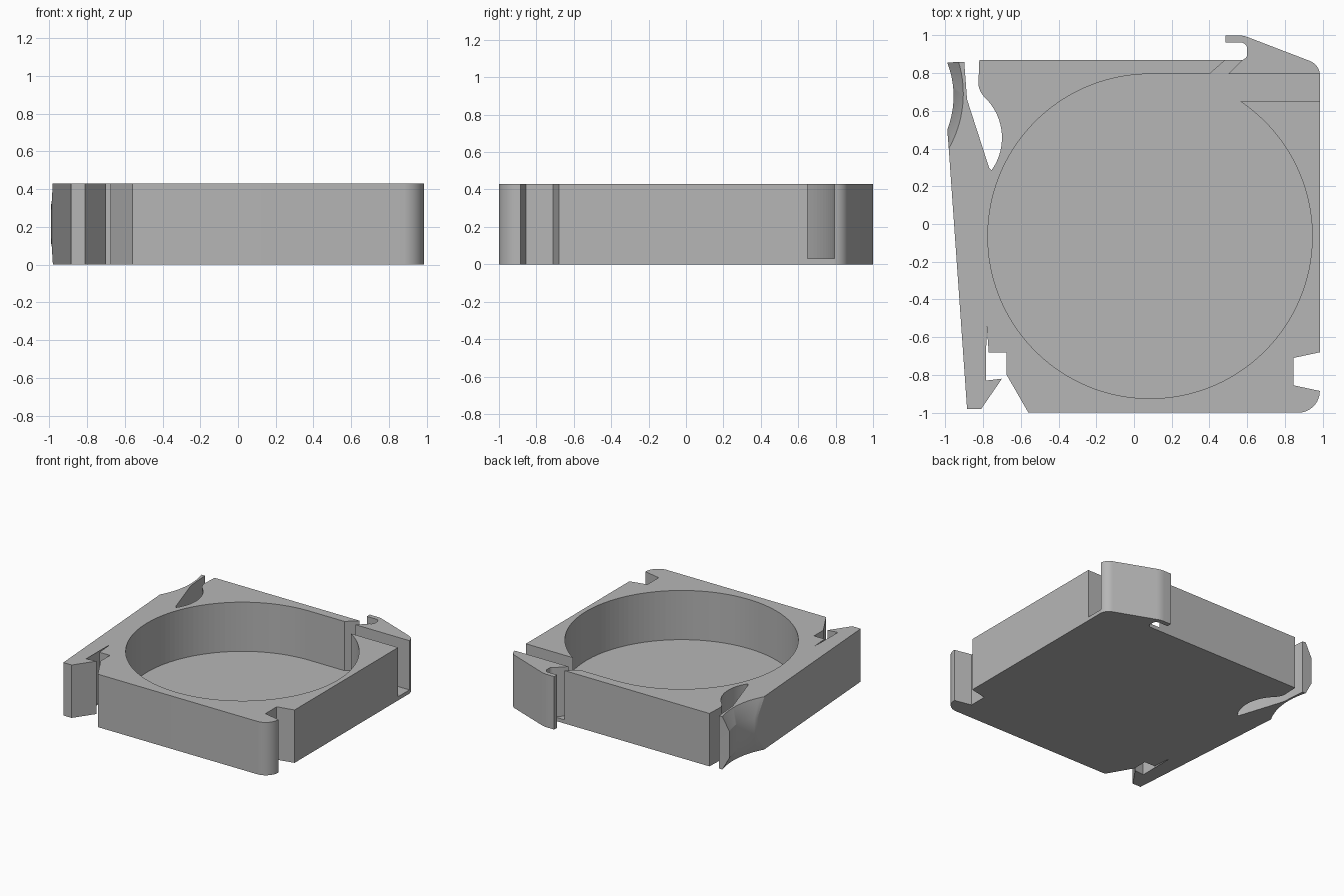
import bpy, bmesh, math
from mathutils import Vector

HEIGHT, FLOOR = 0.43, 0.03

if "Cube" in bpy.data.objects:
    bpy.data.objects.remove(bpy.data.objects["Cube"])

grey = bpy.data.materials.new("plain grey")
grey.use_nodes = True
grey.diffuse_color = (0.47, 0.47, 0.47, 1)
grey.node_tree.nodes["Principled BSDF"].inputs["Base Color"].default_value = grey.diffuse_color


def arc(a, b, c, n=12):
    """Points on the circle through a, b and c, running from a to c."""
    a, b, c = Vector(a), Vector(b), Vector(c)
    u, v = b - a, c - a
    d = 2 * (u.x * v.y - u.y * v.x)
    mid = a + Vector((v.y * u.length_squared - u.y * v.length_squared,
                      u.x * v.length_squared - v.x * u.length_squared)) / d
    r = (a - mid).length
    start, end = [math.atan2(p.y - mid.y, p.x - mid.x) for p in (a, c)]
    sweep = (end - start) % math.tau
    if d < 0:
        sweep -= math.tau
    angles = [start + sweep * i / n for i in range(n + 1)]
    return [(mid.x + r * math.cos(t), mid.y + r * math.sin(t)) for t in angles]


def loft(name, rings):
    """Closed solid through matching rings of points, from bottom to top."""
    bm = bmesh.new()
    loops = [[bm.verts.new(p) for p in ring] for ring in rings]
    for low, high in zip(loops, loops[1:]):
        for i in range(len(low)):
            bm.faces.new((low[i - 1], low[i], high[i], high[i - 1]))
    bm.faces.new(loops[0][::-1])
    bm.faces.new(loops[-1])
    bmesh.ops.recalc_face_normals(bm, faces=bm.faces)
    mesh = bpy.data.meshes.new(name)
    bm.to_mesh(mesh)
    bm.free()
    obj = bpy.data.objects.new(name, mesh)
    bpy.context.collection.objects.link(obj)
    mesh.materials.append(grey)
    return obj


def prism(name, outline, z0=0.0, z1=HEIGHT):
    return loft(name, [[(x, y, z) for x, y in outline] for z in (z0, z1)])


def shade(obj):
    bpy.ops.object.select_all(action='DESELECT')
    obj.select_set(True)
    bpy.context.view_layer.objects.active = obj
    bpy.ops.object.shade_smooth_by_angle(angle=math.radians(25))


# Housing block, with the catch notch and the finger scoop in its outline
housing = prism("housing", [
    (-0.56, -1),
    *arc((0.88, -1), (0.954, -0.964), (0.985, -0.885)),
    (0.845, -0.855), (0.845, -0.71), (0.985, -0.68),
    (0.985, 0.795), (0.5, 0.795), (0.575, 0.87), (-0.82, 0.87),
    *arc((-0.825, 0.74), (-0.815, 0.705), (-0.79, 0.67), 5),
    *arc((-0.79, 0.67), (-0.70, 0.46), (-0.755, 0.285), 20)[1:],
    *arc((-0.775, 0.22), (-0.803, 0.08), (-0.813, -0.13)),
    (-0.77, -0.68), (-0.675, -0.68), (-0.675, -0.8)])

# Round well that opens into a slot and a slanted exit
cx, cy, radius = 0.085, -0.065, 0.86
first = math.asin((0.65 - cy) / radius)
sweep = first + 1.5 * math.pi
steps = 120
well = [(cx + radius * math.cos(first - sweep * i / steps),
         cy + radius * math.sin(first - sweep * i / steps)) for i in range(steps + 1)]
cutter = prism("well_cutter", well + [
    (0.4, 0.795), (0.53, 0.91), (1.1, 0.91), (1.1, 0.65)], FLOOR, HEIGHT + 0.2)
cutter.hide_render = True
cut = housing.modifiers.new("well", 'BOOLEAN')
cut.operation = 'DIFFERENCE'
cut.solver = 'EXACT'
cut.object = cutter
shade(housing)
bpy.ops.object.modifier_apply(modifier=cut.name)
bpy.data.objects.remove(cutter)

# Hook at the back left corner
shade(prism("corner_hook", [
    (0.5, 0.795),
    *arc((0.985, 0.795), (0.968, 0.838), (0.925, 0.867), 8),
    *arc((0.61, 0.988), (0.58, 0.997), (0.545, 1.0), 5),
    (0.485, 1.0), (0.485, 0.962),
    *arc((0.565, 0.962), (0.59, 0.952), (0.6, 0.93), 6),
    *arc((0.6, 0.895), (0.592, 0.88), (0.575, 0.87), 4)]))

# Spring latch lever: its thumb rest is hollowed and bevelled above and below
before = [(-0.775, 0.22), (-0.755, 0.285), (-0.768, 0.298), (-0.885, 0.66), (-0.9, 0.86)]
after = [(-0.885, -0.98), (-0.81, -0.98), (-0.70, -0.82), (-0.785, -0.83),
         (-0.863, 0.475), (-0.876, 0.48)]
outer = arc((-0.99, 0.855), (-0.957, 0.7), (-0.99, 0.5), 15) + [(-0.982, 0.4)]
inner = arc((-0.93, 0.86), (-0.905, 0.68), (-0.982, 0.4), 16)
drop = [max(0.01, 1.8 * (Vector(a) - Vector(b)).length) for a, b in zip(outer, inner)]
edge = before + inner + after
belly = before + outer + after
drops = [0.05] * len(before) + drop + [0.05] * len(after)
shade(loft("latch_lever", [
    [(x, y, 0) for x, y in edge],
    [(x, y, d) for (x, y), d in zip(belly, drops)],
    [(x, y, HEIGHT - d) for (x, y), d in zip(belly, drops)],
    [(x, y, HEIGHT) for x, y in edge]]))
